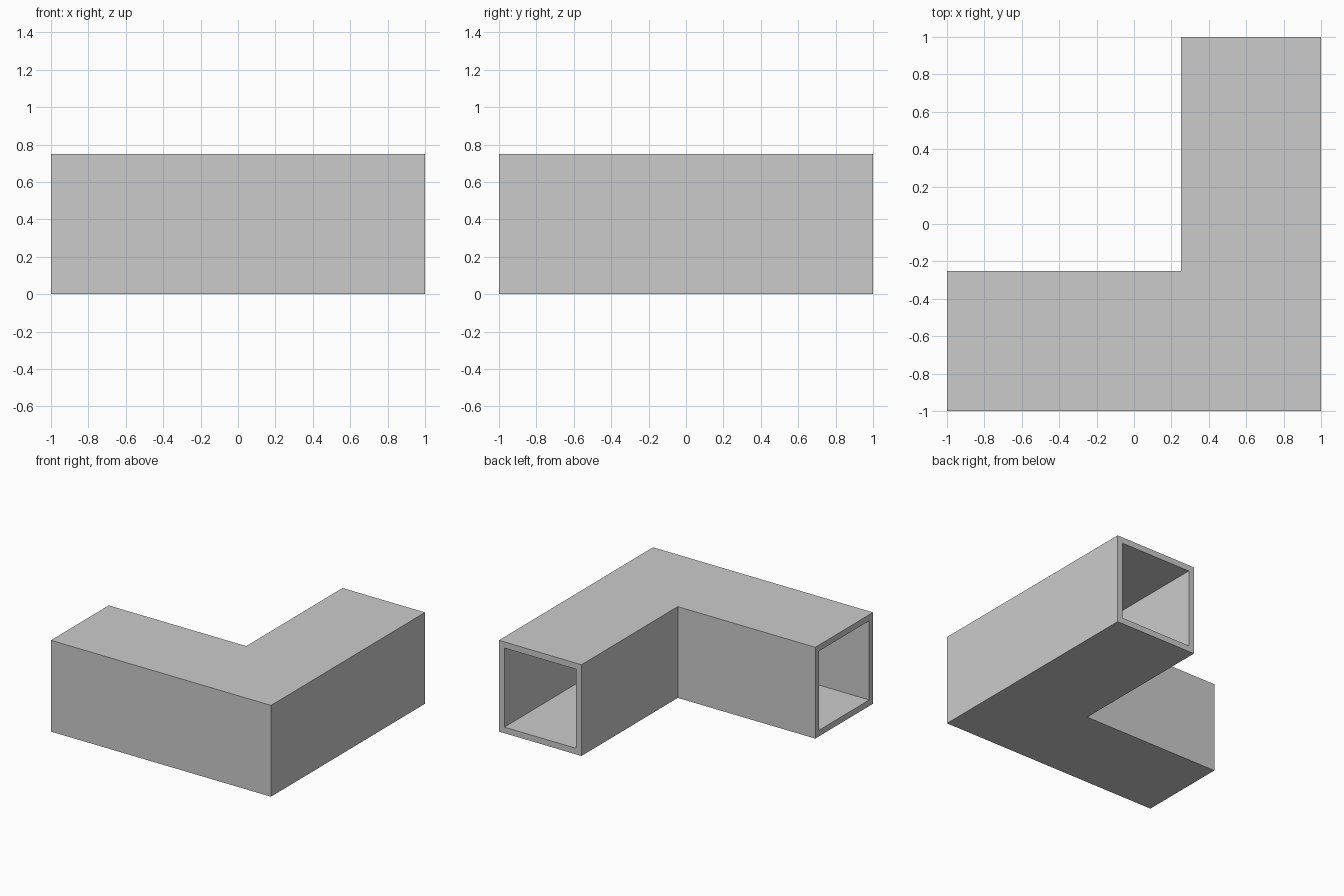
import bpy
import bmesh

if "Cube" in bpy.data.objects:
    bpy.data.objects.remove(bpy.data.objects["Cube"])

WIDTH = 0.75   # outer size of the square tube
WALL = 0.05    # wall thickness

# Square section: (distance in from the outer bend side, height)
def square(inset):
    a, b = inset, WIDTH - inset
    return [(a, a), (b, a), (b, b), (a, b)]

# Stations along the path: open end, mitred corner, open end
stations = [
    lambda d, z: (-1, -1 + d, z),
    lambda d, z: (1 - d, -1 + d, z),
    lambda d, z: (1 - d, 1, z),
]

bm = bmesh.new()

def make_rings(inset):
    return [[bm.verts.new(place(d, z)) for d, z in square(inset)] for place in stations]

def bridge(ring_a, ring_b):
    for i in range(4):
        j = (i + 1) % 4
        bm.faces.new((ring_a[i], ring_a[j], ring_b[j], ring_b[i]))

# Outer and inner skins
outer, inner = make_rings(0), make_rings(WALL)
for rings in (outer, inner):
    for a, b in zip(rings, rings[1:]):
        bridge(a, b)

# Rims at the two open ends
for end in (0, -1):
    bridge(outer[end], inner[end])

bmesh.ops.recalc_face_normals(bm, faces=bm.faces)
mesh = bpy.data.meshes.new("elbow_duct")
bm.to_mesh(mesh)
bm.free()
bpy.context.collection.objects.link(bpy.data.objects.new("elbow_duct", mesh))
